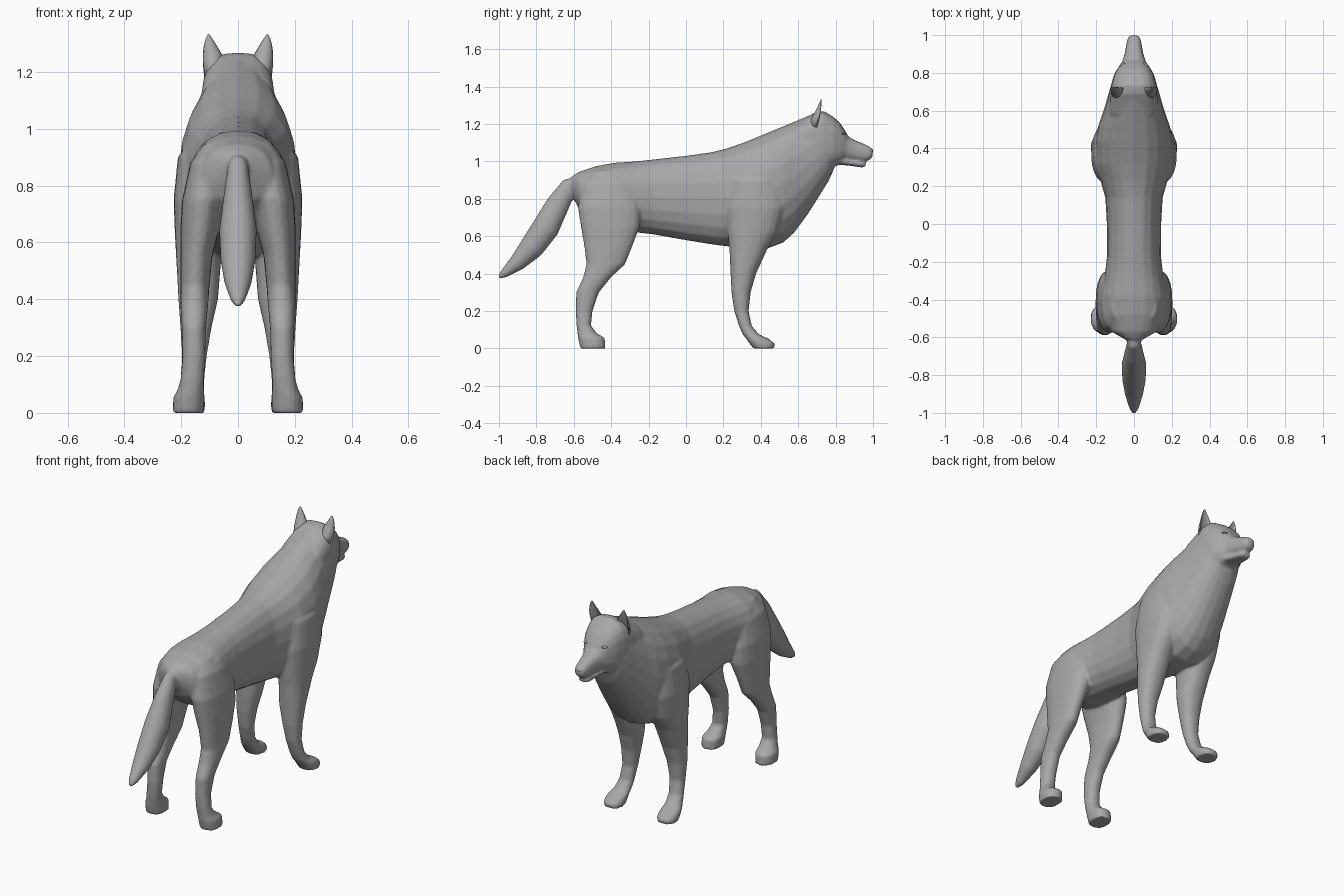
import bpy, bmesh, math
from mathutils import Vector as V

N = 20
fur = bpy.data.materials.new("dark_grey")
fur.diffuse_color = (.39, .39, .39, 1)

def spow(v, e):
    return math.copysign(abs(v) ** e, v)

def loft(bm, rings, e=0.9, hollow=False):
    """Skin closed rings (centre, half axis u, half axis v) and cap both ends."""
    loops = []
    for c, u, v in rings:
        loop = []
        for i in range(N):
            a = 2 * math.pi * i / N
            s = spow(math.sin(a), e)
            if hollow and s > 0:
                s *= -0.35
            loop.append(bm.verts.new(c + u * spow(math.cos(a), e) + v * s))
        loops.append(loop)
    for a, b in zip(loops, loops[1:]):
        for i in range(N):
            j = (i + 1) % N
            bm.faces.new((a[i], a[j], b[j], b[i]))
    bm.faces.new(loops[0])
    bm.faces.new(loops[-1])

def upright(rows):
    """Rows of (y, top, bottom, half width)."""
    return [(V((0, y, (t + b) / 2)), V((w, 0, 0)), V((0, 0, (t - b) / 2))) for y, t, b, w in rows]

def level(rows, side):
    """Rows of (z, back y, front y, inner x, outer x)."""
    return [(V((side * (x0 + x1) / 2, (y0 + y1) / 2, z)), V(((x1 - x0) / 2, 0, 0)),
             V((0, (y1 - y0) / 2, 0))) for z, y0, y1, x0, x1 in rows]

def make(name, bm):
    bmesh.ops.recalc_face_normals(bm, faces=bm.faces)
    me = bpy.data.meshes.new(name)
    bm.to_mesh(me)
    bm.free()
    me.materials.append(fur)
    for p in me.polygons:
        p.use_smooth = True
    ob = bpy.data.objects.new(name, me)
    bpy.context.collection.objects.link(ob)
    return ob

body = bmesh.new()

# Torso and neck
loft(body, upright([
    (-.61, .92, .82, .05), (-.57, .945, .74, .12), (-.48, .975, .66, .165), (-.38, .993, .63, .175),
    (-.27, 1.0, .62, .155), (-.18, 1.01, .61, .144), (0, 1.03, .578, .144), (.14, 1.05, .555, .152),
    (.22, 1.07, .545, .175), (.32, 1.105, .535, .205), (.44, 1.155, .535, .207), (.52, 1.188, .565, .19),
    (.58, 1.213, .62, .168), (.65, 1.242, .715, .146), (.71, 1.262, .81, .13), (.76, 1.25, .89, .112),
    (.79, 1.21, .955, .088)]))

# Skull, muzzle and lower jaw
loft(body, upright([
    (.58, 1.2, .95, .132), (.63, 1.228, .95, .13), (.69, 1.262, .955, .126), (.735, 1.27, .955, .122),
    (.785, 1.24, .97, .108), (.82, 1.21, .985, .09), (.85, 1.165, 1.01, .07), (.87, 1.13, 1.03, .045)]), .72)
loft(body, upright([
    (.78, 1.18, 1.02, .085), (.85, 1.142, 1.008, .066), (.9, 1.115, 1.003, .05),
    (.95, 1.094, .998, .041), (.98, 1.08, 1.006, .035), (.998, 1.065, 1.025, .023)]), .8)
loft(body, upright([
    (.75, 1.03, .955, .085), (.82, 1.022, .982, .06), (.88, 1.01, .976, .044),
    (.94, 1.002, .967, .034), (.96, .998, .97, .024)]), .8)

# Legs, one pair behind and one in front
hind = [(.95, -.5, -.32, .04, .12), (.88, -.56, -.27, .03, .168), (.75, -.578, -.24, .05, .197),
        (.65, -.562, -.247, .065, .203), (.55, -.545, -.285, .09, .203), (.45, -.532, -.325, .10, .203),
        (.38, -.55, -.40, .105, .203), (.3, -.587, -.465, .113, .198), (.2, -.59, -.5, .115, .195),
        (.12, -.585, -.508, .12, .202), (.08, -.58, -.475, .12, .213), (.055, -.577, -.434, .117, .228),
        (0, -.565, -.43, .12, .23)]
front = [(1.0, .3, .46, .03, .14), (.9, .235, .52, .05, .212), (.75, .215, .53, .06, .227),
         (.62, .222, .49, .06, .222), (.53, .232, .435, .06, .217), (.4, .238, .375, .07, .21),
         (.3, .243, .346, .093, .203), (.2, .258, .335, .11, .197), (.12, .283, .352, .118, .202),
         (.075, .303, .39, .12, .212), (.05, .323, .445, .117, .226), (.025, .34, .474, .115, .23),
         (0, .36, .472, .12, .226)]
for s in (-1, 1):
    loft(body, level(hind, s))
    loft(body, level(front, s))

# Tail, rings square to its path
path = [(-.54, .89, .035, .04), (-.625, .865, .048, .036), (-.685, .77, .063, .05), (-.75, .645, .073, .066),
        (-.825, .54, .066, .062), (-.9, .46, .046, .048), (-.972, .4, .024, .026), (-1.001, .378, .008, .01)]
rings = []
for i, (y, z, r, w) in enumerate(path):
    p, q = path[max(i - 1, 0)], path[min(i + 1, len(path) - 1)]
    t = V((0, q[0] - p[0], q[1] - p[1])).normalized()
    rings.append((V((0, y, z)), V((w, 0, 0)), V((0, -t.z, t.y)) * r))
loft(body, rings, 1)

# Fuse the parts into one skin
ob = make("body", body)
m = ob.modifiers.new("Fuse", 'REMESH')
m.mode = 'VOXEL'
m.voxel_size = .008
m.use_smooth_shade = True
m = ob.modifiers.new("Soften", 'SMOOTH')
m.factor = .5
m.iterations = 5

# Ears, hollow towards the face
ear = [(1.18, .65, .75, .045, .119), (1.235, .672, .757, .05, .124), (1.265, .69, .752, .058, .124),
       (1.295, .705, .742, .076, .12), (1.32, .716, .734, .092, .113), (1.333, .722, .728, .1, .106)]
for s, n in ((-1, "left_ear"), (1, "right_ear")):
    bm = bmesh.new()
    loft(bm, level(ear, s), 1, True)
    make(n, bm)

# Eyes and nose
def blob(name, loc, size):
    bm = bmesh.new()
    bmesh.ops.create_uvsphere(bm, u_segments=16, v_segments=10, radius=1)
    for v in bm.verts:
        v.co = V([l + c * k for l, c, k in zip(loc, v.co, size)])
    make(name, bm)

for s, n in ((-1, "left_eye"), (1, "right_eye")):
    blob(n, (s * .056, .838, 1.148), (.02, .016, .007))
blob("nose", (0, .984, 1.055), (.024, .016, .018))
